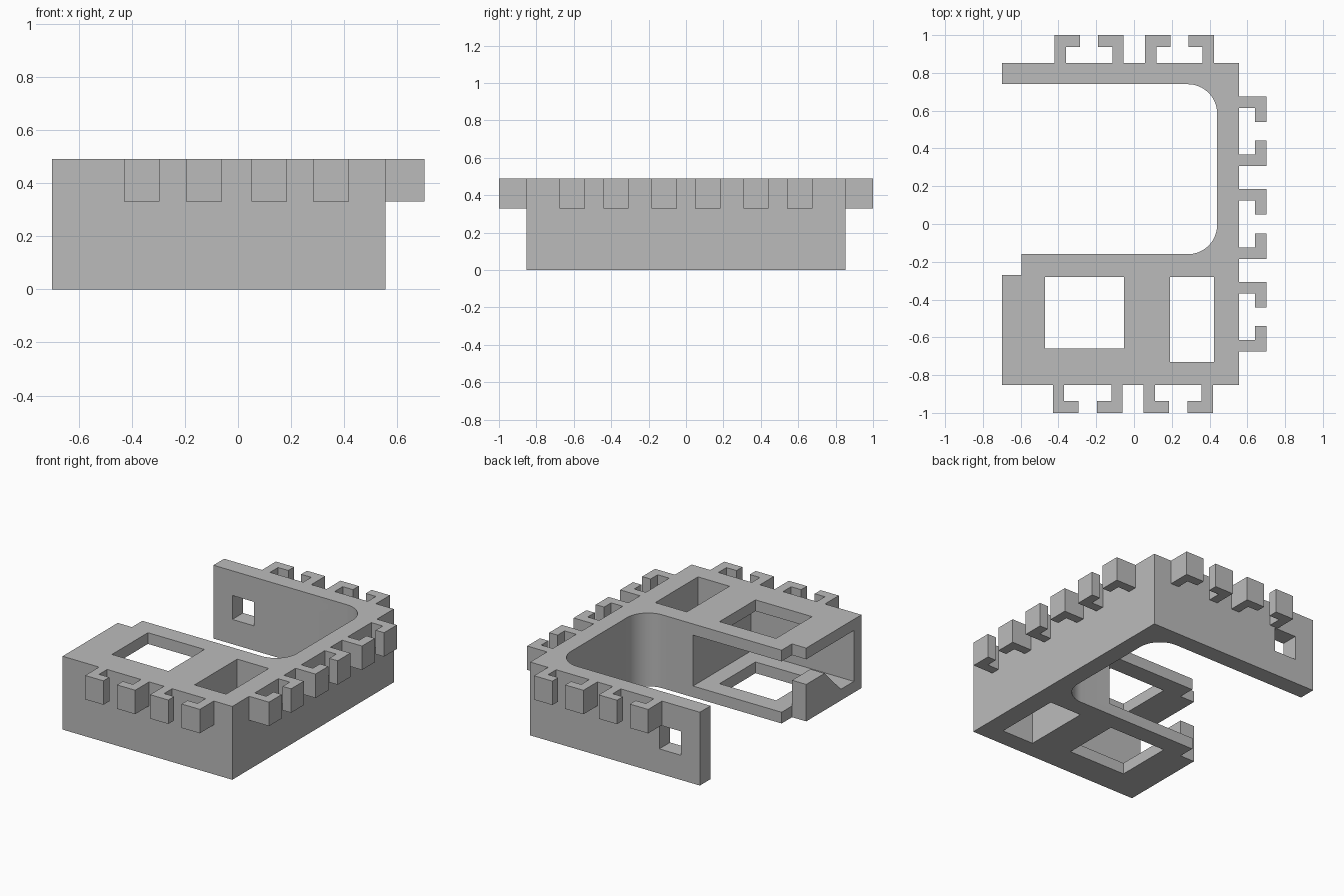
import bpy, bmesh, math

if "Cube" in bpy.data.objects:
    bpy.data.objects.remove(bpy.data.objects["Cube"], do_unlink=True)

GREY = (0.5, 0.5, 0.5, 1)
grey = bpy.data.materials.new("plain grey")
grey.use_nodes = True
grey.diffuse_color = GREY
grey.node_tree.nodes["Principled BSDF"].inputs["Base Color"].default_value = GREY

LEFT, RIGHT, SIDE = -0.70, 0.555, 0.853      # body limits
TOP, CEILING, FLOOR = 0.49, 0.415, 0.075     # heights
POCKET_RIGHT, POCKET_BACK, POCKET_FRONT, RADIUS = 0.44, 0.74, -0.16, 0.155


def prism(name, points, low, high, axis="z"):
    """Extrude a flat profile along z, or a (y, z) profile along x."""
    def place(p, h):
        return (p[0], p[1], h) if axis == "z" else (h, p[0], p[1])
    bm = bmesh.new()
    face = bm.faces.new([bm.verts.new(place(p, low)) for p in points])
    new = bmesh.ops.extrude_face_region(bm, geom=[face])["geom"]
    shift = [a - b for a, b in zip(place((0, 0), high), place((0, 0), low))]
    bmesh.ops.translate(bm, vec=shift,
                        verts=[v for v in new if isinstance(v, bmesh.types.BMVert)])
    bmesh.ops.recalc_face_normals(bm, faces=bm.faces)
    mesh = bpy.data.meshes.new(name)
    bm.to_mesh(mesh)
    bm.free()
    mesh.materials.append(grey)
    obj = bpy.data.objects.new(name, mesh)
    bpy.context.collection.objects.link(obj)
    return obj


def box(name, x0, x1, y0, y1, z0, z1):
    return prism(name, [(x0, y0), (x1, y0), (x1, y1), (x0, y1)], z0, z1)


def select_only(obj):
    bpy.ops.object.select_all(action="DESELECT")
    obj.select_set(True)
    bpy.context.view_layer.objects.active = obj


def cut(obj, cutter):
    cutter.hide_render = True
    mod = obj.modifiers.new("cut", "BOOLEAN")
    mod.operation, mod.solver, mod.object = "DIFFERENCE", "EXACT", cutter
    select_only(obj)
    bpy.ops.object.modifier_apply(modifier=mod.name)
    bpy.data.objects.remove(cutter, do_unlink=True)


def arc(cx, cy, start, end, steps=16):
    angles = [math.radians(start + (end - start) * i / steps) for i in range(steps + 1)]
    return [(cx + RADIUS * math.cos(a), cy + RADIUS * math.sin(a)) for a in angles]


# Body: C-shaped outline with a rounded pocket and a notched front arm
corner_x = POCKET_RIGHT - RADIUS
outline = [(LEFT, -SIDE), (RIGHT, -SIDE), (RIGHT, SIDE), (LEFT, SIDE), (LEFT, POCKET_BACK)]
outline += arc(corner_x, POCKET_BACK - RADIUS, 90, 0)
outline += arc(corner_x, POCKET_FRONT + RADIUS, 0, -90)
outline += [(-0.595, POCKET_FRONT), (-0.595, -0.27), (LEFT, -0.27)]
body = prism("bracket_body", outline, 0, TOP)

# Hollow of the front arm, open towards the pocket
cut(body, box("arm_hollow", -0.595, 0.06, -0.773, -0.10, FLOOR, CEILING))
# End opening with a raised, sloped sill
sill = [(-0.773, FLOOR), (-0.636, FLOOR), (-0.464, 0.247), (-0.2, 0.247),
        (-0.2, CEILING), (-0.773, CEILING)]
cut(body, prism("end_opening", sill, -0.8, -0.55, axis="x"))
# Through windows of the front arm and the small hole in the back wall
cut(body, box("wide_window", -0.47, -0.052, -0.66, -0.28, -0.1, 0.6))
cut(body, box("narrow_window", 0.19, 0.423, -0.73, -0.28, -0.1, 0.6))
cut(body, box("wall_hole", -0.56, -0.40, 0.6, 0.95, 0.165, 0.325))

select_only(body)
bpy.ops.object.shade_smooth_by_angle(angle=math.radians(30))


# Hooked clips: stem at the outer edge, foot pointing along +1 or -1
def clip_row(name, edges, first_turn, to_xy):
    turn = first_turn
    for i, e in enumerate(edges):
        stem, foot = e + 0.06 * turn, e + 0.135 * turn
        shape = [(e, 0), (stem, 0), (stem, 0.085), (foot, 0.085), (foot, 0.147), (e, 0.147)]
        prism(f"{name}_{i + 1}", [to_xy(t, d) for t, d in shape], 0.33, TOP)
        turn = -turn


clip_row("back_clip", [-0.42, -0.055, 0.058, 0.423], 1, lambda t, d: (t, SIDE + d))
clip_row("front_clip", [-0.43, -0.06, 0.05, 0.418], 1, lambda t, d: (t, -SIDE - d))
clip_row("side_clip", [0.675, 0.307, 0.184, -0.184, -0.307, -0.675], -1,
         lambda t, d: (RIGHT + d, t))
